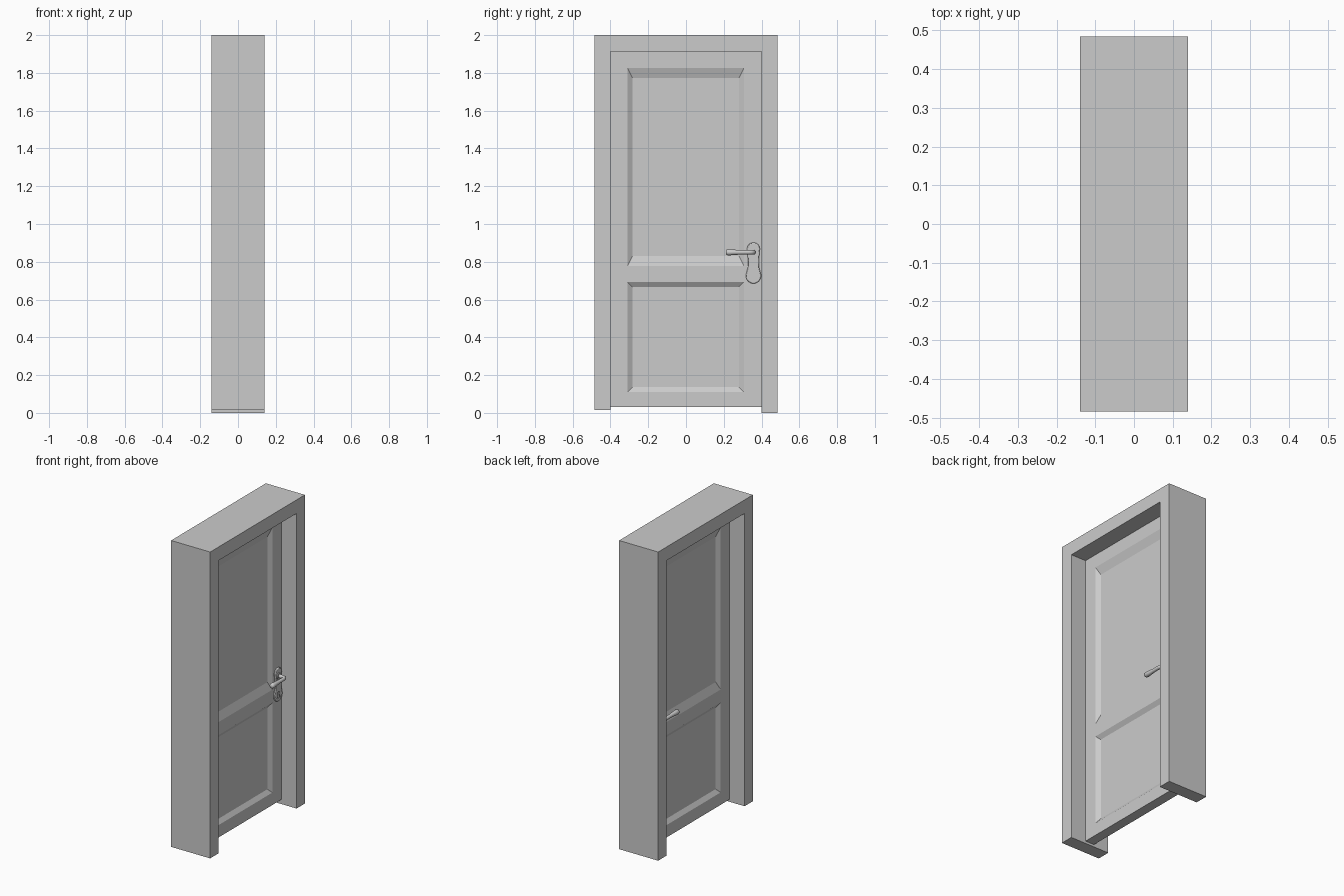
import bpy, bmesh
from math import sin, cos, pi, radians
from mathutils import Vector

if "Cube" in bpy.data.objects:
    bpy.data.objects.remove(bpy.data.objects["Cube"])

HALF = 0.032          # half thickness of the door leaf
PY = 0.357            # y centre of the handle plate


def finish(bm, name):
    bmesh.ops.remove_doubles(bm, verts=bm.verts, dist=1e-5)
    bmesh.ops.recalc_face_normals(bm, faces=bm.faces)
    me = bpy.data.meshes.new(name)
    bm.to_mesh(me)
    bm.free()
    ob = bpy.data.objects.new(name, me)
    bpy.context.collection.objects.link(ob)
    return ob


def prism(name, outline, x0, x1):
    """Extrude a (y, z) outline from x0 to x1."""
    bm = bmesh.new()
    f = bm.faces.new([bm.verts.new((x0, y, z)) for y, z in outline])
    r = bmesh.ops.extrude_face_region(bm, geom=[f])
    bmesh.ops.translate(bm, vec=(x1 - x0, 0, 0),
                        verts=[v for v in r["geom"] if isinstance(v, bmesh.types.BMVert)])
    return finish(bm, name)


def arc(cy, cz, r, a0, a1, n):
    return [(cy + r * cos(radians(a0 + (a1 - a0) * i / n)),
             cz + r * sin(radians(a0 + (a1 - a0) * i / n))) for i in range(n + 1)]


def smooth(ob, angle=35):
    bpy.ops.object.select_all(action='DESELECT')
    bpy.context.view_layer.objects.active = ob
    ob.select_set(True)
    bpy.ops.object.shade_smooth_by_angle(angle=radians(angle))


# Door frame: one post ends slightly higher than the other
prism("door_frame", [(-.485, .015), (-.485, 2), (.485, 2), (.485, 0),
                     (.40, 0), (.40, 1.912), (-.40, 1.912), (-.40, .015)], -.14, .14)

# Door leaf with two sloped, recessed panels on each side
ys = [-.40, -.31, .307, .40]
zs = [.03, .11, .693, .777, 1.827, 1.912]
slopes = {1: .027, 3: .054}
bm = bmesh.new()


def quad(*pts):
    bm.faces.new([bm.verts.new(p) for p in pts])


def rect(x, y0, y1, z0, z1):
    return [(x, y0, z0), (x, y1, z0), (x, y1, z1), (x, y0, z1)]


for s in (-1, 1):
    for i in range(3):
        for j in range(5):
            outer = rect(s * HALF, ys[i], ys[i + 1], zs[j], zs[j + 1])
            if i == 1 and j in slopes:
                d = slopes[j]
                inner = rect(s * (HALF - .018), ys[i] + .027, ys[i + 1] - .027,
                             zs[j] + d, zs[j + 1] - d)
                quad(*inner)
                for k in range(4):
                    m = (k + 1) % 4
                    quad(outer[k], outer[m], inner[m], inner[k])
            else:
                quad(*outer)
for i in range(3):
    for z in (zs[0], zs[-1]):
        quad((-HALF, ys[i], z), (HALF, ys[i], z), (HALF, ys[i + 1], z), (-HALF, ys[i + 1], z))
for j in range(5):
    for y in (ys[0], ys[-1]):
        quad((-HALF, y, zs[j]), (HALF, y, zs[j]), (HALF, y, zs[j + 1]), (-HALF, y, zs[j + 1]))
finish(bm, "door_leaf")

# Outlines of the handle plate and the keyhole
plate_pts = (arc(PY, .868, .034, -15, 195, 16) + [(PY - .029, .81), (PY - .030, .77)]
             + arc(PY, .725, .040, 165, 375, 18) + [(PY + .030, .77), (PY + .029, .81)])
key_pts = arc(PY, .738, .010, -55, 235, 14) + [(PY - .018, .706), (PY + .018, .706)]

# Lever path: (x from door face, y, radius)
lever_path = [(.008, PY, .012), (.040, PY, .012), (.050, PY - .003, .012), (.056, PY - .012, .012),
              (.058, PY - .024, .0115), (.058, .29, .0115), (.058, .25, .0145),
              (.058, .224, .0165), (.058, .215, .014), (.058, .211, .008)]

for s, side in ((1, "front"), (-1, "back")):
    # Plate with rounded rim and keyhole recess
    plate = prism("handle_plate_" + side, plate_pts, s * (HALF - .002), s * (HALF + .010))
    bev = plate.modifiers.new("rim", 'BEVEL')
    bev.width, bev.segments, bev.limit_method, bev.angle_limit = .004, 2, 'ANGLE', radians(50)
    cutter = prism("keyhole_cutter_" + side, key_pts, s * (HALF + .005), s * (HALF + .02))
    cutter.hide_render = True
    cutter.hide_set(True)
    cut = plate.modifiers.new("keyhole", 'BOOLEAN')
    cut.operation, cut.object = 'DIFFERENCE', cutter
    smooth(plate)

    # Round collar behind the lever
    collar = prism("handle_collar_" + side, arc(PY, .85, .021, 0, 345, 23),
                   s * (HALF + .006), s * (HALF + .016))
    smooth(collar)

    # Lever swept along its path
    bm = bmesh.new()
    rings = []
    pts = [Vector((s * (HALF + x), y, .85)) for x, y, r in lever_path]
    for k, p in enumerate(pts):
        t = (pts[min(k + 1, len(pts) - 1)] - pts[max(k - 1, 0)]).normalized()
        up = Vector((0, 0, 1))
        out = t.cross(up)
        r = lever_path[k][2]
        rings.append([bm.verts.new(p + r * (cos(a) * out + sin(a) * up))
                      for a in (2 * pi * i / 16 for i in range(16))])
    for a, b in zip(rings, rings[1:]):
        for i in range(16):
            bm.faces.new((a[i], a[(i + 1) % 16], b[(i + 1) % 16], b[i]))
    bm.faces.new(rings[0])
    bm.faces.new(rings[-1])
    smooth(finish(bm, "handle_lever_" + side), 50)
